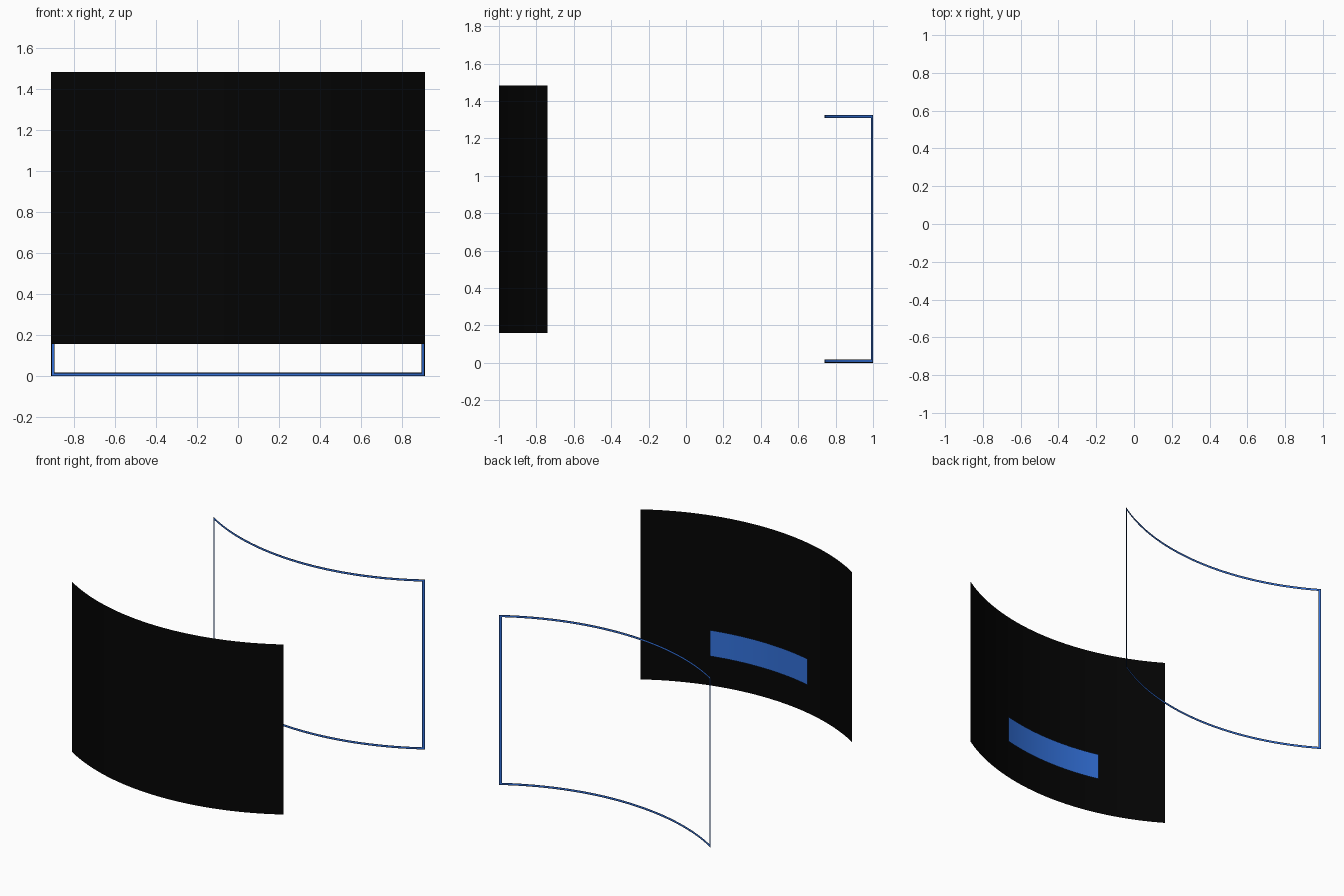
import bpy, bmesh, math

if "Cube" in bpy.data.objects:
    bpy.data.objects.remove(bpy.data.objects["Cube"])

HALF, SAG, HEIGHT = 0.912, 0.26, 1.325          # half width, arc depth, panel height
R = (HALF ** 2 + SAG ** 2) / (2 * SAG)          # radius of the curved panels


def material(name, rgb):
    m = bpy.data.materials.new(name)
    m.diffuse_color = (*rgb, 1)
    m.use_nodes = True
    m.node_tree.nodes["Principled BSDF"].inputs["Base Color"].default_value = m.diffuse_color
    return m


black = material("panel black", (0.0012, 0.0012, 0.0012))
blue = material("deep blue", (0.033, 0.165, 0.70))


def bow(x):
    """Depth of the arc behind its foremost line at x."""
    return R - math.sqrt(R * R - x * x)


def spread(half, n=48):
    """Positions across the arc at equal angles."""
    a = math.asin(half / R)
    return [R * math.sin(a * (2 * i / n - 1)) for i in range(n + 1)]


def curved_sheet(name, xs, zs, y, rule, flip=False):
    """Thin curved sheet; rule(x, z) gives a material index or None for a gap."""
    bm = bmesh.new()
    grid = [[bm.verts.new((x, y + bow(x), z)) for z in zs] for x in xs]
    for i in range(len(xs) - 1):
        for j in range(len(zs) - 1):
            idx = rule((xs[i] + xs[i + 1]) / 2, (zs[j] + zs[j + 1]) / 2)
            if idx is None:
                continue
            q = [grid[i][j], grid[i + 1][j], grid[i + 1][j + 1], grid[i][j + 1]]
            f = bm.faces.new(q[::-1] if flip else q)
            f.material_index = idx
            f.smooth = True
    bmesh.ops.delete(bm, geom=[v for v in bm.verts if not v.link_faces], context='VERTS')
    me = bpy.data.meshes.new(name)
    bm.to_mesh(me)
    bm.free()
    me.materials.append(black)
    me.materials.append(blue)
    bpy.context.collection.objects.link(bpy.data.objects.new(name, me))


# Large black front panel
curved_sheet("front_panel", spread(HALF), [0.158, 0.158 + HEIGHT], -1.0, lambda x, z: 0)

# Small blue plate just behind the panel
curved_sheet("rear_plate", spread(0.42, 24), [0.41, 0.612], -0.95, lambda x, z: 1, True)

# Slim border frame at the back: blue band between two dark lines, open middle
RIM, BAND, INNER = 0.004, 0.014, 0.017


def frame_rule(x, z):
    d = min(HALF - abs(x), z, HEIGHT - z)
    return 0 if d < RIM else 1 if d < BAND else 0 if d < INNER else None


cuts = [HALF - w for w in (RIM, BAND, INNER)]
frame_x = sorted(spread(HALF) + cuts + [-c for c in cuts])
frame_z = [0, RIM, BAND, INNER, HEIGHT - INNER, HEIGHT - BAND, HEIGHT - RIM, HEIGHT]
curved_sheet("back_frame", frame_x, frame_z, 1.0 - SAG, frame_rule)
